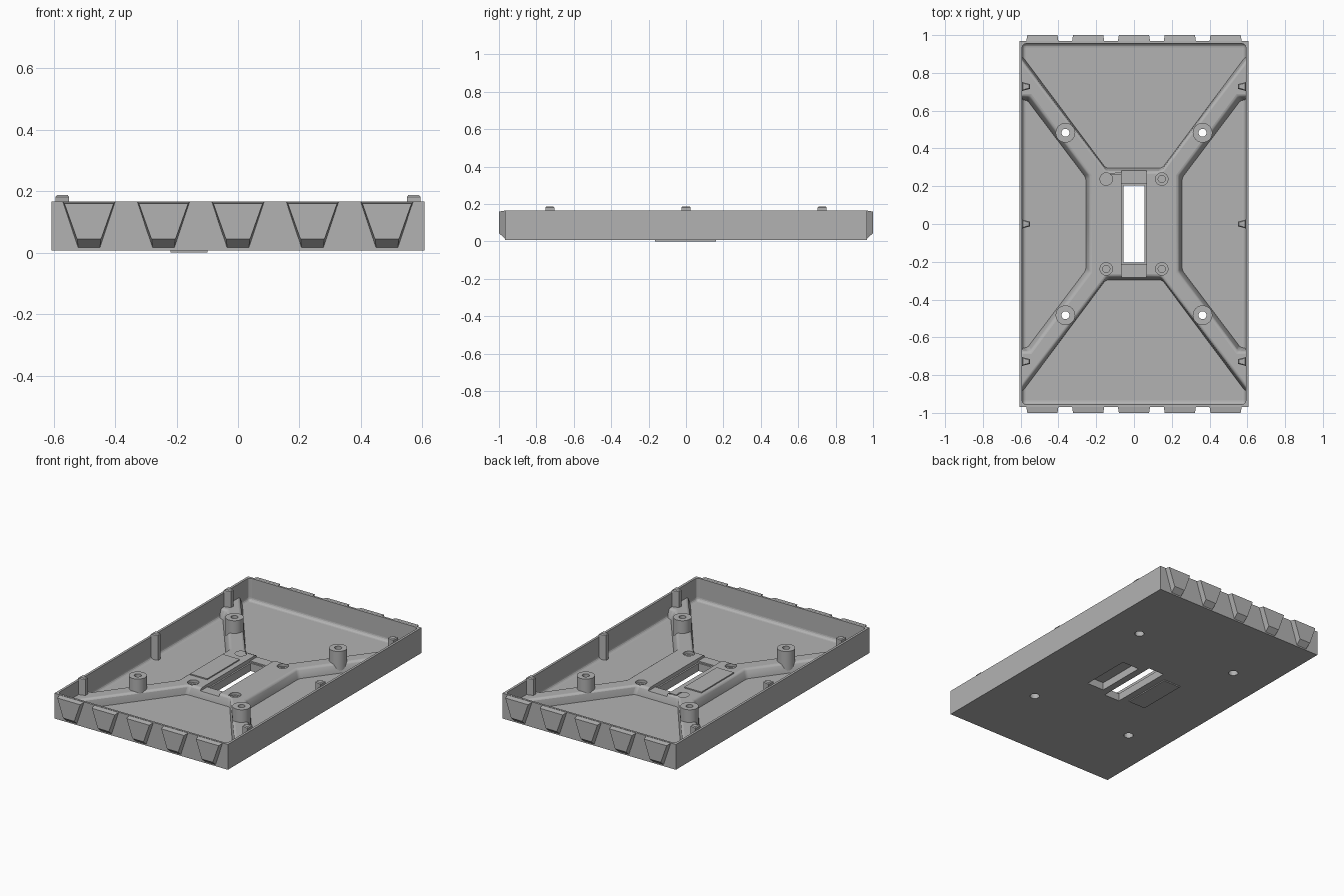
import bpy, bmesh, math

if "Cube" in bpy.data.objects:
    bpy.data.objects.remove(bpy.data.objects["Cube"])

grey = bpy.data.materials.new("matte_grey")
grey.diffuse_color = (0.45, 0.45, 0.45, 1)
grey.use_nodes = True
grey.node_tree.nodes["Principled BSDF"].inputs["Base Color"].default_value = grey.diffuse_color


def loft(name, *loops):
    """Closed solid skinned between 3D loops with equal point counts."""
    bm = bmesh.new()
    rings = [[bm.verts.new(p) for p in loop] for loop in loops]
    n = len(rings[0])
    for a, b in zip(rings, rings[1:]):
        for i in range(n):
            j = (i + 1) % n
            bm.faces.new((a[i], a[j], b[j], b[i]))
    bm.faces.new(rings[0][::-1])
    bm.faces.new(rings[-1])
    bmesh.ops.recalc_face_normals(bm, faces=bm.faces)
    me = bpy.data.meshes.new(name)
    bm.to_mesh(me)
    bm.free()
    me.materials.append(grey)
    ob = bpy.data.objects.new(name, me)
    bpy.context.collection.objects.link(ob)
    return ob


def at_z(pts, z):
    return [(x, y, z) for x, y in pts]


def box(name, x0, x1, y0, y1, z0, z1):
    pts = [(x0, y0), (x1, y0), (x1, y1), (x0, y1)]
    return loft(name, at_z(pts, z0), at_z(pts, z1))


def disc(name, x, y, r, z0, z1, n=32):
    pts = [(x + r * math.cos(2 * math.pi * i / n), y + r * math.sin(2 * math.pi * i / n)) for i in range(n)]
    return loft(name, at_z(pts, z0), at_z(pts, z1))


def bevel(ob, width, segments):
    m = ob.modifiers.new("bevel", 'BEVEL')
    m.width, m.segments, m.limit_method = width, segments, 'ANGLE'
    m.angle_limit = math.radians(25)


def cut(ob, cutters):
    for c in cutters:
        m = ob.modifiers.new("cut", 'BOOLEAN')
        m.operation, m.solver, m.object = 'DIFFERENCE', 'EXACT', c
        c.hide_render = True
        c.hide_viewport = True


def smooth(ob):
    bpy.ops.object.select_all(action='DESELECT')
    bpy.context.view_layer.objects.active = ob
    ob.select_set(True)
    bpy.ops.object.shade_smooth_by_angle(angle=math.radians(35))


def mirror4(pts):
    """Quadrant outline running from the +x axis to the +y axis, mirrored all round."""
    a = pts
    b = [(-x, y) for x, y in pts[::-1]]
    half = a + b[1:]
    return half + [(x, -y) for x, y in half[::-1]][1:-1]


QUADS = [(sx, sy) for sx in (-1, 1) for sy in (-1, 1)]
FLOOR, HUB, TOP = 0.025, 0.08, 0.167

# Tray shell and raised cross
tray = box("tray", -0.607, 0.607, -0.968, 0.968, 0.007, TOP)
base = mirror4([(0.255, 0), (0.255, 0.245), (0.565, 0.655), (0.6, 0.655), (0.6, 0.9), (0.15, 0.297), (0, 0.297)])
crest = mirror4([(0.235, 0), (0.235, 0.255), (0.55, 0.677), (0.6, 0.677), (0.6, 0.873), (0.142, 0.277), (0, 0.277)])
cross = loft("raised_cross", at_z(base, 0.012), at_z(base, FLOOR), at_z(crest, HUB))
bevel(cross, 0.012, 3)

# Cutters for the cavity, slot, channel, underside pocket and holes
cavity = box("cavity_cutter", -0.592, 0.592, -0.955, 0.955, FLOOR, 0.4)
bevel(cavity, 0.02, 4)
slot = box("slot_cutter", -0.055, 0.055, -0.205, 0.205, -0.1, 0.3)
channel = box("channel_cutter", -0.065, 0.065, -0.4, 0.4, 0.064, 0.3)
slot_rim = box("slot_rim_cutter", -0.065, 0.065, -0.215, 0.215, 0.056, 0.3)
pocket = box("pocket_cutter", 0.1, 0.22, -0.165, 0.16, -0.1, 0.055)
bores, sinks, hub_holes = [], [], []
for sx, sy in QUADS:
    x, y = 0.363 * sx, 0.483 * sy
    bores.append(disc("bore_cutter", x, y, 0.021, -0.1, 0.3))
    sinks.append(disc("sink_cutter", x, y, 0.028, -0.1, 0.05))
    x, y = 0.147 * sx, 0.238 * sy
    hub_holes.append(disc("hub_hole_cutter", x, y, 0.033, 0.062, 0.3))
    hub_holes.append(disc("hub_pilot_cutter", x, y, 0.019, 0.035, 0.2))

cut(tray, [cavity, slot, pocket] + bores + sinks)
cut(cross, [slot, channel, slot_rim, pocket] + bores + sinks + hub_holes)
smooth(tray)
smooth(cross)

# Screw bosses
for i, (sx, sy) in enumerate(QUADS):
    boss = disc("screw_boss", 0.363 * sx, 0.483 * sy, 0.052, FLOOR - 0.01, 0.16)
    cut(boss, [bores[i], sinks[i]])
    smooth(boss)

# Thin insert plate through the hub, showing above and below
box("insert_plate_top", -0.22, -0.1, -0.165, 0.16, HUB - 0.002, HUB + 0.007)
box("insert_plate_bottom", -0.22, -0.1, -0.165, 0.16, 0, 0.008)

# Locating posts along the side walls
for sx in (-1, 1):
    for y in (-0.728, 0, 0.728):
        pts = [(sx * 0.594, y - 0.024), (sx * 0.594, y + 0.024), (sx * 0.55, y + 0.012), (sx * 0.55, y - 0.012)]
        tip = [(sx * 0.588, y - 0.018), (sx * 0.588, y + 0.018), (sx * 0.555, y + 0.008), (sx * 0.555, y - 0.008)]
        loft("locating_post", at_z(pts, FLOOR - 0.005), at_z(pts, 0.182), at_z(tip, 0.188))

# Tapered wedges on both end walls
for sy in (-1, 1):
    for k in range(-2, 3):
        cx = k * 0.2425

        def outline(y, rows):
            left = [(cx - w, sy * y, z) for w, z in rows]
            right = [(cx + w, sy * y, z) for w, z in rows[::-1]]
            return left + right

        root = outline(0.962, [(0.035, 0.011), (0.046, 0.045), (0.086, TOP - 0.001)])
        face = outline(1.0, [(0.038, 0.044), (0.041, 0.05), (0.08, 0.160)])
        loft("end_wedge", root, face)
